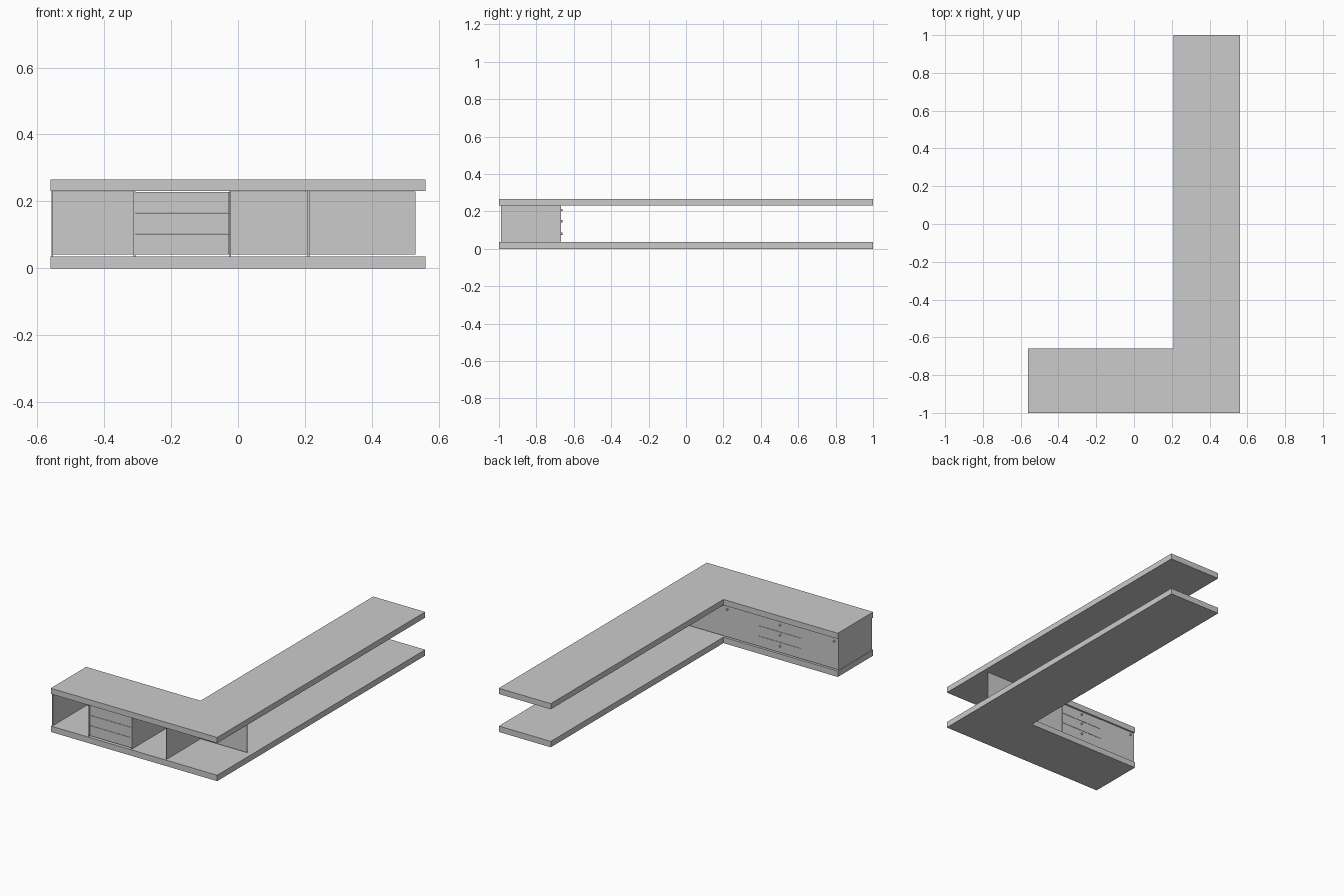
import bpy, bmesh
from math import radians
from mathutils import Matrix

if "Cube" in bpy.data.objects:
    bpy.data.objects.remove(bpy.data.objects["Cube"])


def finish(name, bm):
    bmesh.ops.recalc_face_normals(bm, faces=bm.faces[:])
    mesh = bpy.data.meshes.new(name)
    bm.to_mesh(mesh)
    bm.free()
    ob = bpy.data.objects.new(name, mesh)
    bpy.context.collection.objects.link(ob)
    return ob


def add_box(bm, x, y, z):
    size = (x[1] - x[0], y[1] - y[0], z[1] - z[0])
    centre = (sum(x) / 2, sum(y) / 2, sum(z) / 2)
    bmesh.ops.create_cube(bm, size=1, matrix=Matrix.Translation(centre) @ Matrix.Diagonal((*size, 1)))


def box(name, x, y, z):
    bm = bmesh.new()
    add_box(bm, x, y, z)
    return finish(name, bm)


def slab(name, z0, z1):
    outline = [(-0.56, -1), (0.56, -1), (0.56, 1), (0.21, 1), (0.21, -0.66), (-0.56, -0.66)]
    bm = bmesh.new()
    face = bm.faces.new([bm.verts.new((x, y, z0)) for x, y in outline])
    extruded = bmesh.ops.extrude_face_region(bm, geom=[face])["geom"]
    bmesh.ops.translate(bm, vec=(0, 0, z1 - z0), verts=[v for v in extruded if isinstance(v, bmesh.types.BMVert)])
    return finish(name, bm)


def knob(name, x, z):
    bm = bmesh.new()
    bmesh.ops.create_cone(bm, cap_ends=True, segments=16, radius1=0.006, radius2=0.006, depth=0.008,
                          matrix=Matrix.Translation((x, BACK + 0.004, z)) @ Matrix.Rotation(radians(90), 4, 'X'))
    ob = finish(name, bm)
    ob.data.shade_smooth()
    ob.data.set_sharp_from_angle(angle=radians(40))


FRONT, BACK, T = -0.99, -0.667, 0.005
LOW, HIGH = 0.036, 0.231

# L-shaped base and worktop
slab("base_slab", 0, LOW)
slab("worktop", HIGH, 0.266)

# Upright dividers
for i, x in enumerate((-0.558, -0.312, -0.026, 0.208)):
    box(f"divider_{i + 1}", (x, x + T), (FRONT, BACK - T), (LOW, HIGH))

# Doors and fixed corner panel on the back face
door_z = (LOW + 0.005, HIGH - 0.002)
box("outer_door", (-0.558, -0.311), (BACK - T, BACK), door_z)
box("inner_door", (-0.023, 0.21), (BACK - T, BACK), door_z)
box("corner_panel", (0.211, 0.53), (BACK - T, BACK), door_z)

# Three open-topped drawers with knobs
pitch = (door_z[1] - door_z[0]) / 3
for i in range(3):
    z0 = door_z[0] + i * pitch
    z1 = z0 + pitch - 0.0015
    xl, xr = -0.306, -0.027
    bm = bmesh.new()
    add_box(bm, (xl - T + 0.001, xr + 0.003), (BACK - T, BACK), (z0, z1))
    add_box(bm, (xl, xr), (FRONT + 0.002, FRONT + 0.002 + T), (z0, z1))
    add_box(bm, (xl, xl + T), (FRONT + 0.007, BACK - T), (z0, z1))
    add_box(bm, (xr - T, xr), (FRONT + 0.007, BACK - T), (z0, z1))
    add_box(bm, (xl + T, xr - T), (FRONT + 0.007, BACK - T), (z0, z0 + T))
    finish(f"drawer_{i + 1}", bm)
    knob(f"drawer_knob_{i + 1}", -0.168, (0.08, 0.147, 0.208)[i])

# Door knobs
knob("outer_door_knob", -0.532, 0.208)
knob("inner_door_knob", 0.188, 0.208)
